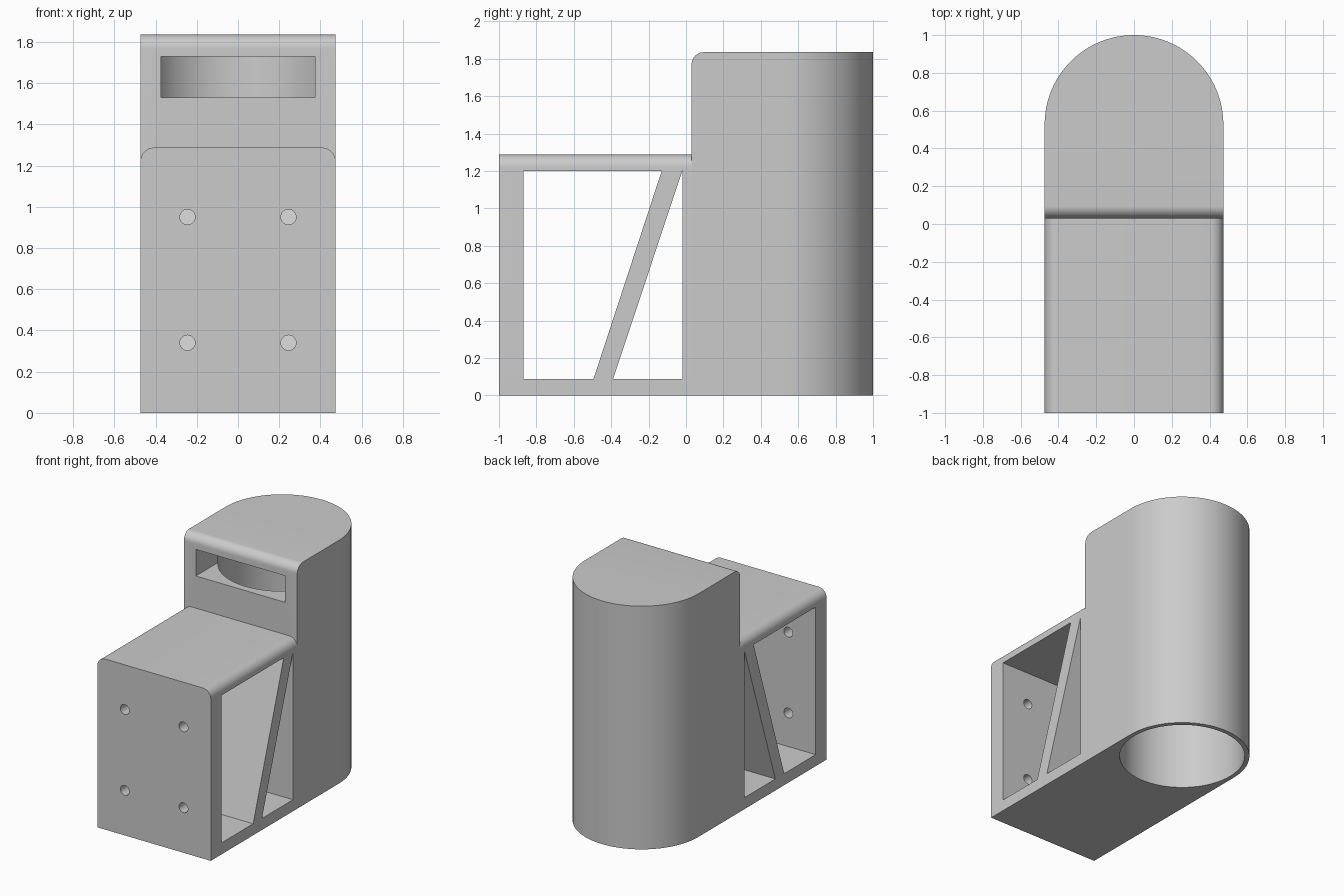
import bpy
import bmesh
from math import sin, cos, pi
from mathutils import Vector

if "Cube" in bpy.data.objects:
    bpy.data.objects.remove(bpy.data.objects["Cube"], do_unlink=True)

HALF = 0.473          # half width of the whole body
FACE_Y = 0.03         # front face of the tower
CENTRE_Y = 1 - HALF   # axis of the tube
TOP = 1.835
SHELF = 1.287
FILLET = 0.065

grey = bpy.data.materials.new("plain grey")
grey.use_nodes = True
colour = (0.6, 0.6, 0.6, 1)
grey.diffuse_color = colour
grey.node_tree.nodes["Principled BSDF"].inputs["Base Color"].default_value = colour


def arc(cx, cy, radius, start, end, steps):
    """Points along an arc, both ends included."""
    angles = [start + (end - start) * i / steps for i in range(steps + 1)]
    return [(cx + radius * cos(a), cy + radius * sin(a)) for a in angles]


def prism(name, profile, axis, low, high):
    """Extrude a 2D profile along an axis; the profile uses the other two axes in order."""
    def place(p, depth):
        co = list(p)
        co.insert("xyz".index(axis), depth)
        return Vector(co)

    bm = bmesh.new()
    bottom = bm.faces.new([bm.verts.new(place(p, low)) for p in profile])
    shift = place((0, 0), high - low)
    extruded = bmesh.ops.extrude_face_region(bm, geom=[bottom])["geom"]
    bmesh.ops.translate(bm, vec=shift, verts=[v for v in extruded if isinstance(v, bmesh.types.BMVert)])
    bmesh.ops.recalc_face_normals(bm, faces=bm.faces)
    mesh = bpy.data.meshes.new(name)
    bm.to_mesh(mesh)
    bm.free()
    mesh.materials.append(grey)
    obj = bpy.data.objects.new(name, mesh)
    bpy.context.collection.objects.link(obj)
    return obj


def combine(target, other, operation):
    """Apply a boolean and discard the helper object."""
    other.hide_render = True
    mod = target.modifiers.new(operation, "BOOLEAN")
    mod.object = other
    mod.operation = operation
    mod.solver = "EXACT"
    bpy.context.view_layer.objects.active = target
    bpy.ops.object.modifier_apply(modifier=mod.name)
    bpy.data.objects.remove(other, do_unlink=True)


def box_profile(a0, a1, b0, b1):
    return [(a0, b0), (a1, b0), (a1, b1), (a0, b1)]


# Tower: round-backed plan, trimmed by a side profile with a rounded front top edge
plan = [(-HALF, FACE_Y), (HALF, FACE_Y)] + arc(0, CENTRE_Y, HALF, 0, pi, 64)
body = prism("tube_holder", plan, "z", 0, TOP)
corner = [(FACE_Y - 0.1, TOP + 0.1), (FACE_Y - 0.1, TOP - FILLET)]
corner += arc(FACE_Y + FILLET, TOP - FILLET, FILLET, pi, pi / 2, 10)
corner += [(FACE_Y + FILLET, TOP + 0.1)]
combine(body, prism("corner_cutter", corner, "x", -1, 1), "DIFFERENCE")

# Bracket block with rounded upper side edges
section = [(-HALF, 0), (HALF, 0)]
section += arc(HALF - FILLET, SHELF - FILLET, FILLET, 0, pi / 2, 10)
section += arc(FILLET - HALF, SHELF - FILLET, FILLET, pi / 2, pi, 10)
combine(body, prism("bracket", section, "y", -1, FACE_Y), "UNION")

# Side openings that leave a slanted brace between them
floor, ceiling = 0.087, 1.2
front_opening = [(-0.87, floor), (-0.495, floor), (-0.13, ceiling), (-0.87, ceiling)]
rear_opening = [(-0.39, floor), (-0.02, floor), (-0.02, ceiling)]
for opening in (front_opening, rear_opening):
    combine(body, prism("opening_cutter", opening, "x", -1, 1), "DIFFERENCE")

# Tube bore, open underneath
bore = arc(0, CENTRE_Y, 0.44, 0, 2 * pi, 96)[:-1]
combine(body, prism("bore_cutter", bore, "z", -0.2, 1.75), "DIFFERENCE")

# Viewing slot through the front of the tower
slot = box_profile(-0.373, 0.373, 1.53, 1.73)
combine(body, prism("slot_cutter", slot, "y", -0.2, CENTRE_Y), "DIFFERENCE")

# Four screw holes through the mounting plate
for x in (-0.245, 0.245):
    for z in (0.34, 0.95):
        hole = arc(x, z, 0.037, 0, 2 * pi, 32)[:-1]
        combine(body, prism("screw_cutter", hole, "y", -1.2, -0.8), "DIFFERENCE")

# Smooth the curved walls, keep the edges crisp
bpy.ops.object.select_all(action="DESELECT")
body.select_set(True)
bpy.context.view_layer.objects.active = body
bpy.ops.object.shade_smooth_by_angle(angle=pi / 6)
